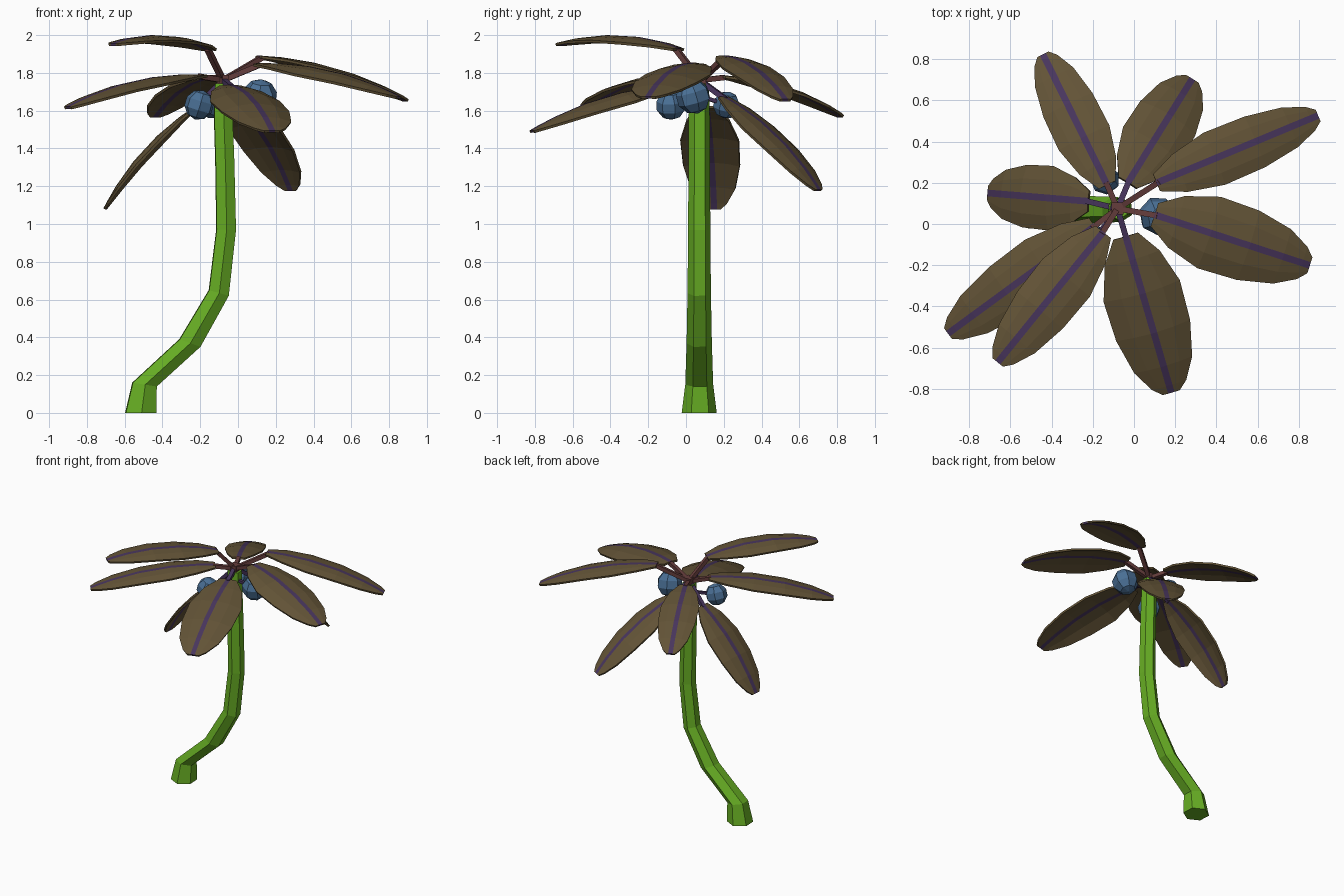
import bpy, bmesh, math
from mathutils import Vector, Matrix

if "Cube" in bpy.data.objects:
    bpy.data.objects.remove(bpy.data.objects["Cube"])

def material(name, rgb):
    m = bpy.data.materials.new(name)
    m.diffuse_color = (*rgb, 1)
    m.use_nodes = True
    m.node_tree.nodes["Principled BSDF"].inputs["Base Color"].default_value = m.diffuse_color
    return m

GREEN = material("trunk green", (0.135, 0.42, 0.017))
BROWN = material("leaf brown", (0.125, 0.088, 0.038))
PURPLE = material("midrib purple", (0.065, 0.036, 0.11))
RED = material("stem red brown", (0.13, 0.047, 0.045))
BLUE = material("fruit blue", (0.068, 0.16, 0.30))

def make_object(name, bm, mats):
    bmesh.ops.recalc_face_normals(bm, faces=bm.faces)
    me = bpy.data.meshes.new(name)
    bm.to_mesh(me)
    bm.free()
    for m in mats:
        me.materials.append(m)
    ob = bpy.data.objects.new(name, me)
    bpy.context.collection.objects.link(ob)
    return ob

def loft(bm, rings):
    """Skin closed rings of points and cap both ends."""
    rows = [[bm.verts.new(p) for p in r] for r in rings]
    n = len(rows[0])
    for a, b in zip(rows, rows[1:]):
        for i in range(n):
            j = (i + 1) % n
            bm.faces.new((a[i], a[j], b[j], b[i]))
    bm.faces.new(rows[0])
    bm.faces.new(rows[-1])

# Trunk: six-sided rings along a bent path (x, z, radius, tilt in degrees)
path = [(-0.515, 0, 0.093, 0), (-0.495, 0.15, 0.074, 9), (-0.255, 0.37, 0.067, 20),
        (-0.102, 0.635, 0.062, 16), (-0.063, 0.97, 0.059, 2), (-0.07, 1.33, 0.057, 0),
        (-0.078, 1.57, 0.056, -2), (-0.078, 1.745, 0.05, 0)]
rings = []
for x, z, r, tilt in path:
    rot = Matrix.Rotation(math.radians(tilt), 3, 'Y')
    rings.append([Vector((x, 0.07, z)) + rot @ Vector((r * math.cos(a), r * math.sin(a), 0))
                  for a in (math.radians(33 + 60 * i) for i in range(6))])
bm = bmesh.new()
loft(bm, rings)
make_object("trunk", bm, [GREEN])

# Stems: square rods from the crown
CROWN = Vector((-0.08, 0.075, 1.76))

def rod(name, a, b, r, mat):
    d = (b - a).normalized()
    side = d.cross(Vector((0, 0, 1))).normalized()
    up = side.cross(d)
    bm = bmesh.new()
    loft(bm, [[p + r * (sx * side + sy * up) for sx, sy in ((1, 1), (-1, 1), (-1, -1), (1, -1))]
              for p in (a, b)])
    make_object(name, bm, [mat])

# Leaves: arched blades with a purple strip down the middle
OUTLINE = [(0, .32), (.14, .72), (.35, 1), (.6, .97), (.82, .76), (.95, .45), (1, .22)]

def leaf(name, base, tip, half, rise, stem_mat):
    base, tip = Vector(base), Vector(tip)
    d = tip - base
    side = d.cross(Vector((0, 0, 1))).normalized()
    up = side.cross(d).normalized()
    bm = bmesh.new()
    rows = []
    for t, w in OUTLINE:
        w *= half
        rib = 0.016
        mid = base + d * t + up * rise * 4 * t * (1 - t)
        cols = (-w, -(w + rib) / 2, -rib, rib, (w + rib) / 2, w)
        rows.append([bm.verts.new(mid + side * u - up * (1.3 * u * u)) for u in cols])
    for a, b in zip(rows, rows[1:]):
        for i in range(5):
            f = bm.faces.new((a[i], a[i + 1], b[i + 1], b[i]))
            f.material_index = 1 if i == 2 else 0
    ob = make_object(name, bm, [BROWN, PURPLE])
    s = ob.modifiers.new("thickness", 'SOLIDIFY')
    s.thickness = 0.014
    s.offset = 0
    rod(name + "_stem", CROWN, base + d * 0.02, 0.014, stem_mat)

leaves = [  # base, tip, half width, arch, stem material
    ((-0.13, 0.19, 1.78), (-0.44, 0.82, 1.57), 0.135, 0.05, RED),
    ((-0.03, 0.20, 1.67), (0.28, 0.70, 1.18), 0.16, 0.05, PURPLE),
    ((0.11, 0.20, 1.885), (0.89, 0.525, 1.655), 0.135, 0.05, RED),
    ((0.10, 0.045, 1.845), (0.85, -0.20, 1.67), 0.18, 0.05, RED),
    ((-0.04, -0.06, 1.73), (0.18, -0.815, 1.49), 0.19, 0.05, PURPLE),
    ((-0.15, -0.04, 1.925), (-0.66, -0.67, 1.95), 0.145, 0.055, RED),
    ((-0.19, -0.01, 1.785), (-0.90, -0.53, 1.615), 0.145, 0.05, RED),
    ((-0.22, 0.11, 1.62), (-0.705, 0.15, 1.08), 0.155, 0.05, PURPLE),
]
for i, spec in enumerate(leaves):
    leaf(f"leaf_{i + 1}", *spec)

# Crown hub where the stems meet
bm = bmesh.new()
bmesh.ops.create_cube(bm, size=0.06, matrix=Matrix.Translation((-0.08, 0.075, 1.76)))
make_object("crown_hub", bm, [RED])

# Fruit: low-poly balls on short stalks
for i, (c, r) in enumerate([((0.115, 0.04, 1.675), 0.09), ((-0.205, -0.08, 1.63), 0.077),
                            ((-0.14, 0.215, 1.63), 0.07)]):
    bm = bmesh.new()
    bmesh.ops.create_uvsphere(bm, u_segments=7, v_segments=5, radius=r * 1.04,
                              matrix=Matrix.Translation(c) @ Matrix.Rotation(0.4 + i, 4, 'Z')
                              @ Matrix.Rotation(0.3, 4, 'X'))
    make_object(f"fruit_{i + 1}", bm, [BLUE])
    rod(f"fruit_stalk_{i + 1}", Vector((-0.08, 0.07, 1.68)), Vector(c), 0.01, PURPLE)
